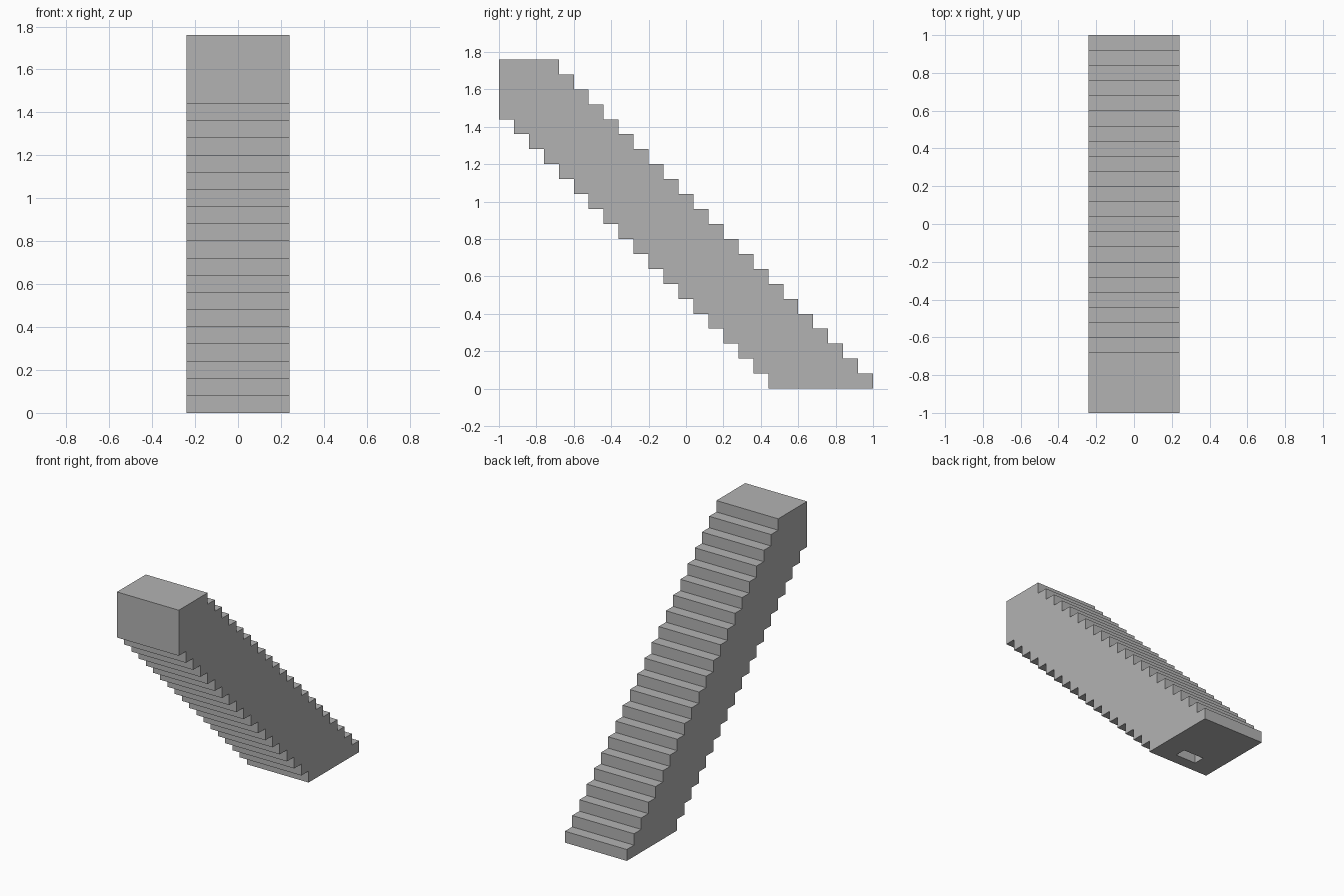
import bpy
import bmesh
from mathutils import Vector

default = bpy.data.objects.get("Cube")
if default:
    bpy.data.objects.remove(default, do_unlink=True)

STEP = 0.08        # rise and run of every step
HALF_WIDTH = 0.24
TREADS = 22
UNDER_STEPS = 18

# Stone material
stone = bpy.data.materials.new("stone_grey")
stone.use_nodes = True
grey = (0.45, 0.45, 0.45, 1)
stone.diffuse_color = grey
stone.node_tree.nodes["Principled BSDF"].inputs["Base Color"].default_value = grey

# Side profile: up the treads, then back down the stepped underside
profile = []
for i in range(TREADS):
    y = 1 - i * STEP
    profile += [(y, i * STEP), (y, (i + 1) * STEP)]
profile.append((-1, TREADS * STEP))
for k in range(UNDER_STEPS, 0, -1):
    y = 0.44 - k * STEP
    profile += [(y, k * STEP), (y + STEP, k * STEP)]
profile.append((0.44, 0))

# Staircase body extruded across its width
bm = bmesh.new()
side = bm.faces.new([bm.verts.new((-HALF_WIDTH, y, z)) for y, z in profile])
extruded = bmesh.ops.extrude_face_region(bm, geom=[side])
moved = [v for v in extruded["geom"] if isinstance(v, bmesh.types.BMVert)]
bmesh.ops.translate(bm, verts=moved, vec=(2 * HALF_WIDTH, 0, 0))
bmesh.ops.recalc_face_normals(bm, faces=bm.faces)

# Rectangular socket pressed into the base
base = next(f for f in bm.faces if all(abs(v.co.z) < 1e-5 for v in f.verts))
bmesh.ops.inset_individual(bm, faces=[base], thickness=0.1)
middle = base.calc_center_median()
for v in base.verts:
    v.co.x = STEP if v.co.x > 0 else -STEP
    v.co.y = 0.60 if v.co.y > middle.y else 0.52
socket = bmesh.ops.extrude_discrete_faces(bm, faces=[base])["faces"][0]
bmesh.ops.translate(bm, verts=socket.verts[:], vec=Vector((0, 0, STEP)))

mesh = bpy.data.meshes.new("staircase")
bm.to_mesh(mesh)
bm.free()
mesh.materials.append(stone)
staircase = bpy.data.objects.new("staircase", mesh)
bpy.context.collection.objects.link(staircase)
